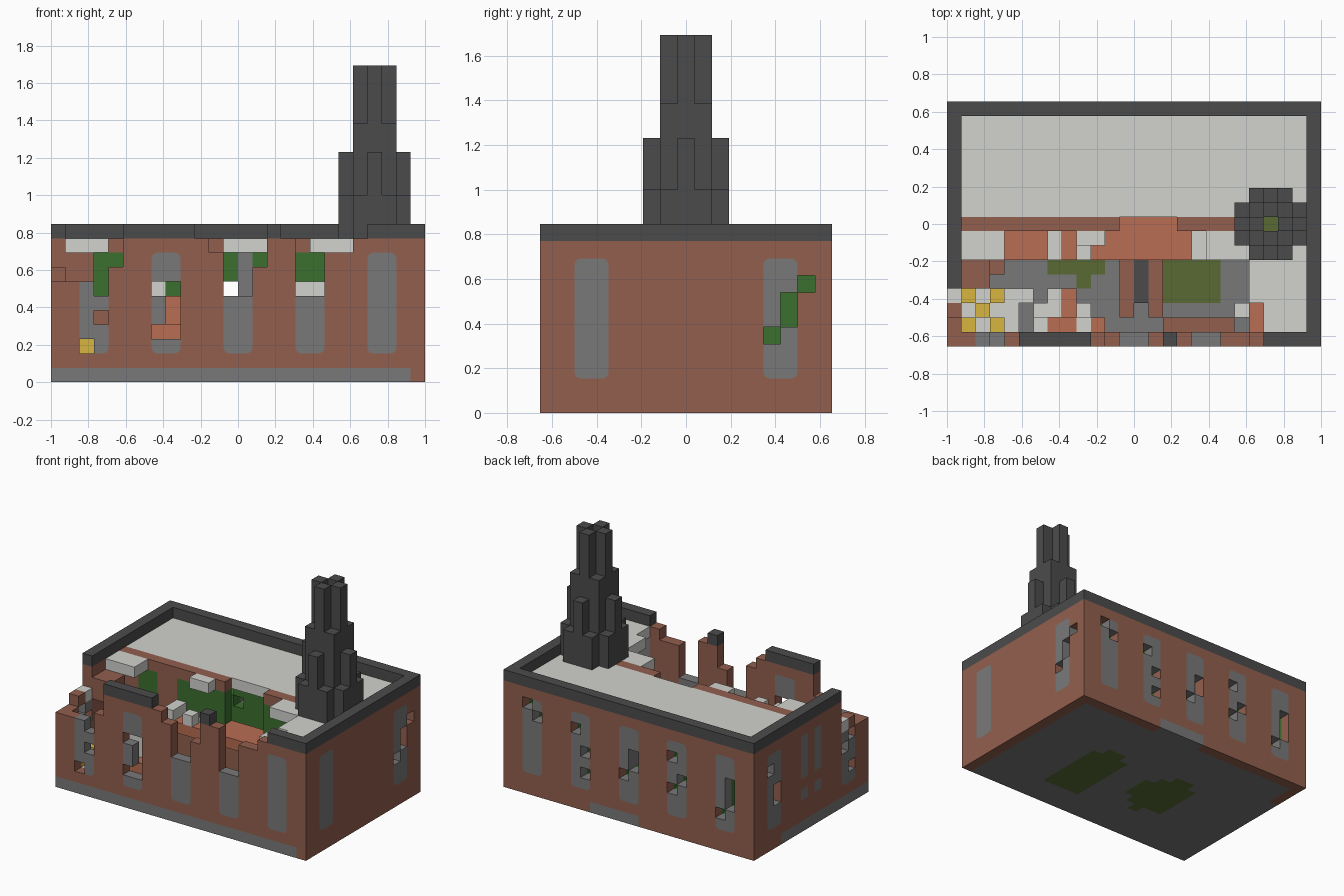
import bpy
import bmesh
from mathutils import Vector

cube = bpy.data.objects.get("Cube")
if cube:
    bpy.data.objects.remove(cube, do_unlink=True)

# Size of the block grid
NX, NY, WALL_TOP, ROOF = 26, 17, 11, 9
UNIT = 2 / NX
LAST_X, LAST_Y = NX - 1, NY - 1
LETTERS = {"L": "plaster", "G": "gold", "O": "terracotta"}

HEX = {
    "brick": "925f4e", "terracotta": "b86d52", "plaster": "d2d4ce",
    "stone": "797979", "charcoal": "4b4b4b", "gold": "d8b640",
    "green": "3b6e2f", "moss": "586a34",
}


def linear(pair):
    c = int(pair, 16) / 255
    return c / 12.92 if c < 0.04 else ((c + 0.055) / 1.055) ** 2.4


mats = {}
for name, code in HEX.items():
    mat = bpy.data.materials.new(name)
    colour = [linear(code[i:i + 2]) for i in (0, 2, 4)] + [1]
    mat.use_nodes = True
    mat.diffuse_color = colour
    shader = mat.node_tree.nodes["Principled BSDF"]
    shader.inputs["Base Color"].default_value = colour
    shader.inputs["Roughness"].default_value = 0.9
    mats[name] = mat
names = list(mats)

cells = {}


def span(v):
    return range(*v) if isinstance(v, tuple) else (v,)


def fill(part, colour, xs, ys, zs):
    """Fill a box of blocks; a tuple is a half-open range, part None carves."""
    for x in span(xs):
        for y in span(ys):
            for z in span(zs):
                if part:
                    cells[x, y, z] = (part, colour)
                else:
                    cells.pop((x, y, z), None)


def carve(xs, ys, zs):
    fill(None, None, xs, ys, zs)


def place(point):
    x, y, z = point
    return Vector(((x - NX / 2) * UNIT, (y - NY / 2) * UNIT, z * UNIT))


def finish(name, bm):
    mesh = bpy.data.meshes.new(name)
    bm.to_mesh(mesh)
    bm.free()
    for key in names:
        mesh.materials.append(mats[key])
    obj = bpy.data.objects.new(name, mesh)
    bpy.context.collection.objects.link(obj)


# Stone ground slab with two moss patches
fill("ground", "stone", (1, LAST_X), (1, LAST_Y), 0)
for cx, cy, rx, ry in ((17, 6.6, 2.2, 4.2), (9.2, 7.6, 2.6, 3.2)):
    for x, y in [(k[0], k[1]) for k in cells if k[2] == 0]:
        if ((x + .5 - cx) / rx) ** 2 + ((y + .5 - cy) / ry) ** 2 < 1:
            fill("ground", "moss", x, y, 0)
fill("ground", "moss", (7, 10), 5, 0)
fill("ground", "moss", (15, 19), (3, 6), 0)

# Low remains on the ground floor
fill("fallen_beam", "charcoal", 13, (3, 6), 1)
for x in (12, 14):
    fill("kerb", "brick", x, (2, 6), 1)
fill("low_wall", "brick", (15, 20), 1, (1, 3))

# Inner lining of the back room and the partition wall
fill("lining", "green", (1, LAST_X), LAST_Y - 1, (1, ROOF))
fill("lining", "stone", 13, LAST_Y - 1, (5, ROOF))
for x in (1, LAST_X - 1):
    fill("lining", "green", x, (9, LAST_Y), (1, ROOF))
fill("partition", "brick", (1, LAST_X), 8, (1, ROOF + 1))
for xs in ((3, 5), (7, LAST_X)):
    fill("partition", "green", xs, 8, (6, ROOF))

# Upper floor, with a doorway through the partition
fill("upper_floor", "terracotta", (4, LAST_X), (6, 8), 5)
carve((12, 16), 8, (5, WALL_TOP))
fill("upper_floor", "terracotta", (12, 16), 8, 5)
fill("floor_debris", "plaster", (17, 19), (6, 8), 6)
fill("floor_debris", "plaster", 7, (6, 8), 6)
fill("floor_debris", "plaster", 9, 6, 6)

# Roof slabs that survive
fill("roof", "plaster", (1, LAST_X), (9, LAST_Y), ROOF)
for xs, ys in (((22, LAST_X), (1, 6)), (21, (3, 6)), ((18, LAST_X), (6, 8)),
               ((20, LAST_X), 8), ((1, 4), (6, 8)), ((9, 11), 7)):
    fill("roof", "plaster", xs, ys, ROOF)
fill("broken_beam", "brick", (1, 3), (4, 6), (7, ROOF))
fill("broken_beam", "brick", 3, 5, 5)
fill("broken_post", "terracotta", 21, (1, 3), (1, 4))
fill("broken_post", "plaster", 20, 2, 1)

# Rubble heaps, one letter per block column
for y, row in enumerate(("GLGL.LOOLO", "LGLL.LLOL.", "GLGLL.LO.."), 1):
    for x, letter in enumerate(row, 1):
        if letter in LETTERS:
            low = 3 if letter == "G" else 2
            top = low if x < 6 else 4 if y == 1 else 6 + (letter == "L")
            fill("rubble", LETTERS[letter], x, y, (1, top))

# Outer walls
full = (0, WALL_TOP - 1)
fill("east_wall", "brick", LAST_X, (0, NY), full)
fill("west_wall", "brick", 0, (0, NY), full)
fill("back_wall", "brick", (0, NX), LAST_Y, full)
fill("front_wall", "brick", (0, NX), 0, full)

# Window panels and stone base course
SILL, HEAD = 2, 9
columns = (2, 7, 12, 17, 22)
rows = (2, 13)
for x in columns:
    fill("front_wall", "stone", (x, x + 2), 0, (SILL, HEAD))
    fill("back_wall", "stone", (x, x + 2), LAST_Y, (SILL, HEAD))
for y in rows:
    fill("east_wall", "stone", LAST_X, (y, y + 2), (SILL, HEAD))
    fill("west_wall", "stone", 0, (y, y + 2), (SILL, HEAD))
for y in (7, 9):
    fill("west_wall", "stone", 0, y, (5, HEAD))
    fill("west_wall", "stone", 0, y, 3)
fill("front_wall", "stone", (0, LAST_X), 0, 0)
fill("west_wall", "stone", 0, (0, 13), 0)
fill("back_wall", "stone", (12, 17), LAST_Y, 0)

# Dark parapet
for xs, ys in (((0, NX), 0), ((0, NX), LAST_Y), (0, (0, NY)), (LAST_X, (0, NY))):
    fill("parapet", "charcoal", xs, ys, WALL_TOP - 1)

# Crumbled tops of the front and west walls
heights = [7, 7, 7, 6, 8] + [WALL_TOP] * 5 + [10, 9, 6, 6, 8, WALL_TOP, 10, 6, 6, 9, 9, 10]
for x, top in enumerate(heights):
    carve(x, 0, (top, WALL_TOP))
for y, top in enumerate((7, 7, 8, 8)):
    carve(0, y, (top, WALL_TOP))
fill("west_wall", "brick", 0, 2, 7)
fill("west_wall", "plaster", 0, 3, 7)

# Holes knocked through the windows
for x, z in ((7, 6), (8, 6), (8, 5), (8, 4), (7, 3), (8, 3), (3, 4), (2, 2)):
    carve(x, 0, z)
for x, z in ((23, 8), (22, 7), (18, 7), (17, 5), (17, 3), (12, 6), (12, 5), (13, 4),
             (8, 7), (7, 5), (8, 4), (2, 6), (2, 5), (2, 4), (3, 3)):
    carve(x, (LAST_Y - 1, NY), z)
for y, z in ((13, 4), (14, 5), (14, 6), (15, 7)):
    carve((LAST_X - 1, NX), y, z)
fill("lining", "green", LAST_X - 2, LAST_Y - 1, 7)
for y, z in ((2, 6), (3, 5), (2, 3), (14, 7), (13, 5), (13, 4)):
    carve(0, y, z)

# Stepped chimney tower, hollow in the middle
CX, CY = 22, 8
steps = {(0, 1): 22, (1, 1): 18, (0, 2): 16, (1, 2): 13}
for dx in range(-2, 3):
    for dy in range(-2, 3):
        top = steps.get(tuple(sorted((abs(dx), abs(dy)))))
        if top:
            fill("tower", "charcoal", CX + dx, CY + dy, (ROOF + 1, top))
fill("tower_core", "moss", CX, CY, ROOF)

# Turn the blocks into one shell per part
parts = {}
for key, (part, colour) in cells.items():
    parts.setdefault(part, []).append((key, names.index(colour)))
for part, blocks in parts.items():
    bm = bmesh.new()
    verts = {}
    for key, index in blocks:
        for axis in range(3):
            for side in (0, 1):
                near = list(key)
                near[axis] += 2 * side - 1
                if tuple(near) in cells:
                    continue
                loop = []
                for a, b in ((0, 0), (1, 0), (1, 1), (0, 1)):
                    p = list(key)
                    p[axis] += side
                    p[(axis + 1) % 3] += a
                    p[(axis + 2) % 3] += b
                    p = tuple(p)
                    if p not in verts:
                        verts[p] = bm.verts.new(place(p))
                    loop.append(verts[p])
                face = bm.faces.new(loop if side else loop[::-1])
                face.material_index = index
    finish(part, bm)

# Thin brick corners that round off the window panels
bm = bmesh.new()
CUT, LIFT = 0.35, 0.03
panels = [(0, s, c) for s in (0, LAST_Y) for c in columns]
panels += [(1, s, c) for s in (0, LAST_X) for c in rows]
for axis, wall, start in panels:
    for side in (0, 1):
        for z, up in ((SILL, 1), (HEAD, -1)):
            block = [wall, wall, z if up > 0 else z - 1]
            block[axis] = start + side
            if tuple(block) not in cells:
                continue
            edge, inward = start + 2 * side, 1 - 2 * side
            depth = wall + 1 + LIFT if wall else -LIFT
            corner = []
            for a, b in ((0, 0), (CUT, 0), (CUT * .3, CUT * .3), (0, CUT)):
                p = [depth, depth, z + up * b]
                p[axis] = edge + inward * a
                corner.append(bm.verts.new(place(p)))
            face = bm.faces.new(corner)
            face.normal_update()
            outward = 1 if wall else -1
            if face.normal[1 - axis] * outward < 0:
                face.normal_flip()
            face.material_index = names.index("brick")
finish("window_corners", bm)
